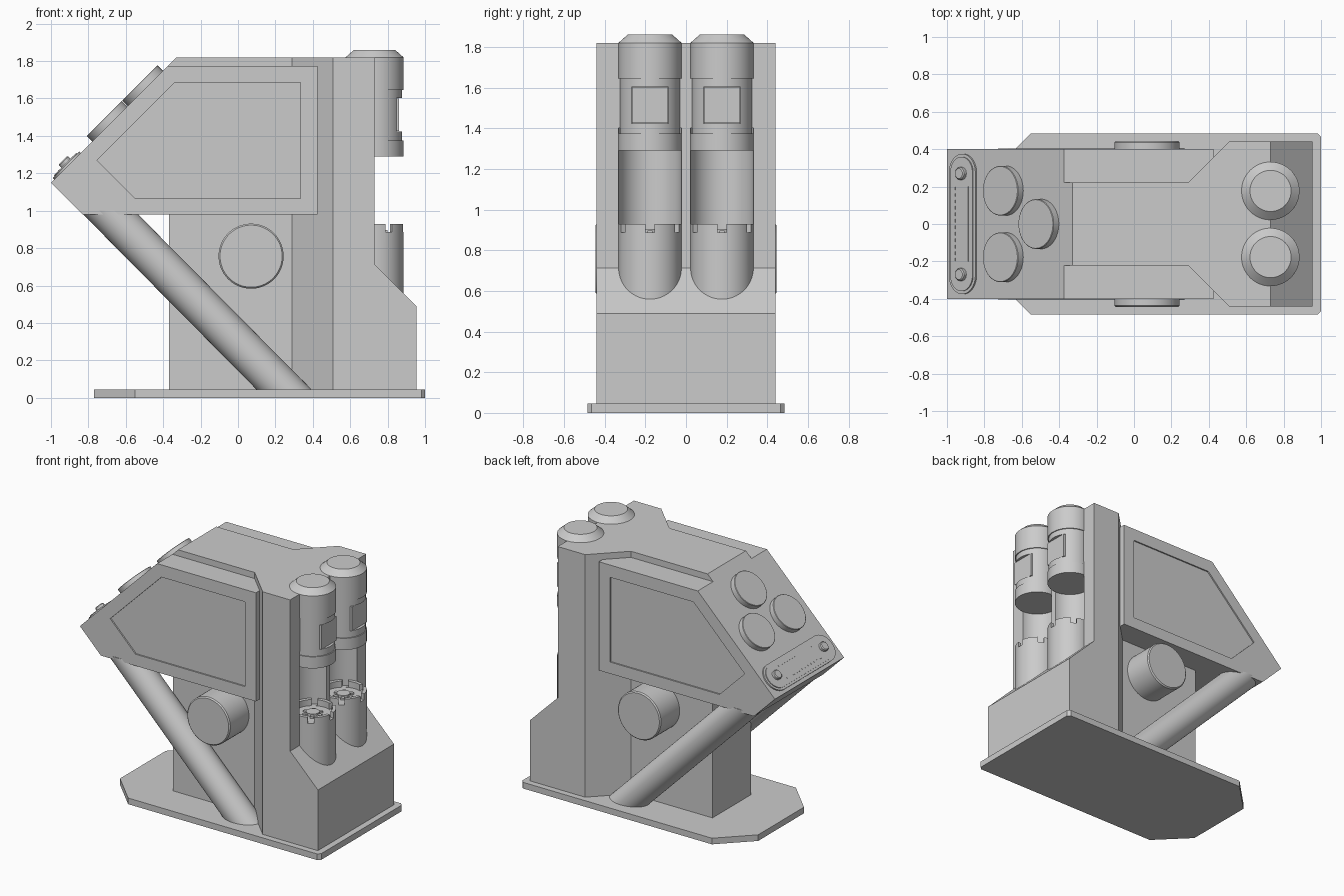
import bpy, bmesh, math
from mathutils import Matrix, Vector

if "Cube" in bpy.data.objects:
    bpy.data.objects.remove(bpy.data.objects["Cube"])


def finish(name, bm, matrix=None):
    if matrix:
        bm.transform(matrix)
    bmesh.ops.recalc_face_normals(bm, faces=bm.faces)
    mesh = bpy.data.meshes.new(name)
    bm.to_mesh(mesh)
    bm.free()
    ob = bpy.data.objects.new(name, mesh)
    bpy.context.collection.objects.link(ob)
    return ob


def prism(name, pts, axis, lo, hi, matrix=None):
    """Extrude a 2D outline along 'y' (outline in xz) or 'z' (outline in xy)."""
    bm = bmesh.new()
    put = (lambda a, b: (a, lo, b)) if axis == 'y' else (lambda a, b: (a, b, lo))
    face = bm.faces.new([bm.verts.new(put(a, b)) for a, b in pts])
    ext = bmesh.ops.extrude_face_region(bm, geom=[face])
    step = Vector((0, hi - lo, 0)) if axis == 'y' else Vector((0, 0, hi - lo))
    bmesh.ops.translate(bm, vec=step, verts=[g for g in ext['geom'] if isinstance(g, bmesh.types.BMVert)])
    return finish(name, bm, matrix)


def box(name, x0, x1, y0, y1, z0, z1, matrix=None):
    return prism(name, [(x0, y0), (x1, y0), (x1, y1), (x0, y1)], 'z', z0, z1, matrix)


def lathe(name, profile, matrix=None, n=64):
    """Revolve (radius, z) points round z; zero-radius ends are welded."""
    bm = bmesh.new()
    vs = [bm.verts.new((r, 0, z)) for r, z in profile]
    es = [bm.edges.new(p) for p in zip(vs, vs[1:])]
    bmesh.ops.spin(bm, geom=vs + es, cent=(0, 0, 0), axis=(0, 0, 1), angle=math.tau, steps=n)
    bmesh.ops.remove_doubles(bm, verts=bm.verts, dist=1e-5)
    return finish(name, bm, matrix)


def disc(name, r, lo, hi, bev=0.0, matrix=None, n=64):
    top = [(r, hi)] if not bev else [(r, hi - bev), (r - bev, hi)]
    return lathe(name, [(0, lo), (r, lo)] + top + [(0, hi)], matrix, n)


def cut(ob, cutter):
    mod = ob.modifiers.new("cut", 'BOOLEAN')
    mod.operation, mod.solver, mod.object = 'DIFFERENCE', 'EXACT', cutter
    bpy.context.view_layer.objects.active = ob
    bpy.ops.object.modifier_apply(modifier=mod.name)
    bpy.data.objects.remove(cutter)


# Base plate
half = [(-0.77, 0.265), (-0.55, 0.485), (0.98, 0.485), (1.0, 0.465)]
prism("base_plate", half + [(x, -y) for x, y in reversed(half)], 'z', 0, 0.045)

# Central column
box("column", -0.37, 0.35, -0.222, 0.222, 0.04, 1.0)

# Rear tower with stepped slope and tube channels
half = [(0.29, 0.222), (0.508, 0.44), (0.955, 0.44)]
tower = prism("tower", half + [(x, -y) for x, y in reversed(half)], 'z', 0.04, 1.82)
cut(tower, prism("wedge", [(0.73, 2), (1.2, 2), (1.2, 0.245), (0.73, 0.713)], 'y', -1, 1))
for y in (-0.177, 0.177):
    cut(tower, disc("channel", 0.155, 0.87, 1.4, matrix=Matrix.Translation((0.73, y, 0))))

# Head: wide body with recessed side panels, and raised centre spine
head = prism("head", [(-1, 1.15), (-0.375, 1.775), (0.425, 1.775), (0.425, 0.98), (-0.83, 0.98)], 'y', -0.4, 0.4)
inset = [(-0.755, 1.27), (-0.34, 1.685), (0.335, 1.685), (0.335, 1.065), (-0.55, 1.065)]
cut(head, prism("inset", inset, 'y', -0.5, -0.39))
cut(head, prism("inset", inset, 'y', 0.39, 0.5))
prism("head_spine", [(-0.375, 1.775), (-0.33, 1.82), (0.35, 1.82), (0.35, 1.7), (-0.375, 1.7)], 'y', -0.222, 0.222)

# Sloped struts and side drums
for s in (-1, 1):
    bm = bmesh.new()
    bmesh.ops.create_cone(bm, cap_ends=True, segments=64, radius1=0.104, radius2=0.104, depth=0.98)
    for v in bm.verts:
        z = v.co.z + 0.51
        v.co = (0.2895 - 0.99 * z + v.co.x * 1.414, s * 0.3 + v.co.y, z)
    finish("strut", bm)
    drum = Matrix.Translation((0.07, 0, 0.757)) @ Matrix.Rotation(-s * math.pi / 2, 4, 'X')
    disc("side_drum", 0.174, 0.2, 0.445, 0.008, drum)

# Twin tubes: upper canister, window plate, notched lower socket
for y in (-0.177, 0.177):
    M = Matrix.Translation((0.73, y, 0))
    can = lathe("upper_canister", [(0, 1.86), (0.11, 1.86), (0.155, 1.82), (0.155, 1.645), (0.148, 1.645),
                                   (0.148, 1.375), (0.155, 1.375), (0.155, 1.29), (0, 1.29)], M)
    cut(can, box("window", 0.11, 0.3, -0.09, 0.09, 1.423, 1.603, M))
    box("canister_window", 0.09, 0.13, -0.088, 0.088, 1.425, 1.601, M)
    socket = lathe("lower_socket", [(0, 0.5), (0.1545, 0.5), (0.1545, 0.93), (0.13, 0.93),
                                    (0.13, 0.885), (0, 0.885)], M)
    for k in range(3):
        R = M @ Matrix.Rotation(k * math.pi / 3, 4, 'Z')
        cut(socket, box("notch", -0.2, 0.2, -0.021, 0.021, 0.887, 1.0, R))
        box("socket_spoke", -0.07, 0.07, -0.012, 0.012, 0.88, 0.897, R)
    disc("socket_hub", 0.045, 0.88, 0.905, matrix=M, n=32)


# Parts on the sloped face: local x runs up the slope, local z points out
def on_slope(x, y):
    q = math.sqrt(0.5)
    return Matrix(((q, 0, -q, x), (0, 1, 0, y), (q, 0, q, x + 2.15), (0, 0, 0, 1)))


for x, y in ((-0.686, 0.178), (-0.686, -0.178), (-0.496, 0)):
    disc("face_disc", 0.133, -0.02, 0.042, 0.003, on_slope(x, y))

# Control strip with rounded ends, knobs and tick marks
P = on_slope(-0.912, 0)


def stadium(r, reach):
    arc = [math.pi * i / 24 for i in range(25)]
    up = [(r * math.cos(a), reach + r * math.sin(a)) for a in arc]
    return up + [(-x, -y) for x, y in up]


prism("control_strip", stadium(0.1, 0.275), 'z', -0.01, 0.01, P)
prism("control_strip_top", stadium(0.084, 0.275), 'z', 0, 0.016, P)
for y in (-0.27, 0.27):
    disc("knob", 0.034, 0, 0.04, 0.006, P @ Matrix.Translation((0.005, y, 0)), 12)
box("display_bar", 0.048, 0.054, -0.2, 0.2, 0.01, 0.019, P)
for i in range(12):
    y = -0.19 + i * 0.0345
    box("tick", -0.052, -0.044, y - 0.009, y + 0.009, 0.01, 0.018, P)

# Smooth the round surfaces, keep hard edges
bpy.ops.object.select_all(action='SELECT')
bpy.context.view_layer.objects.active = tower
bpy.ops.object.shade_smooth_by_angle(angle=math.radians(30))
